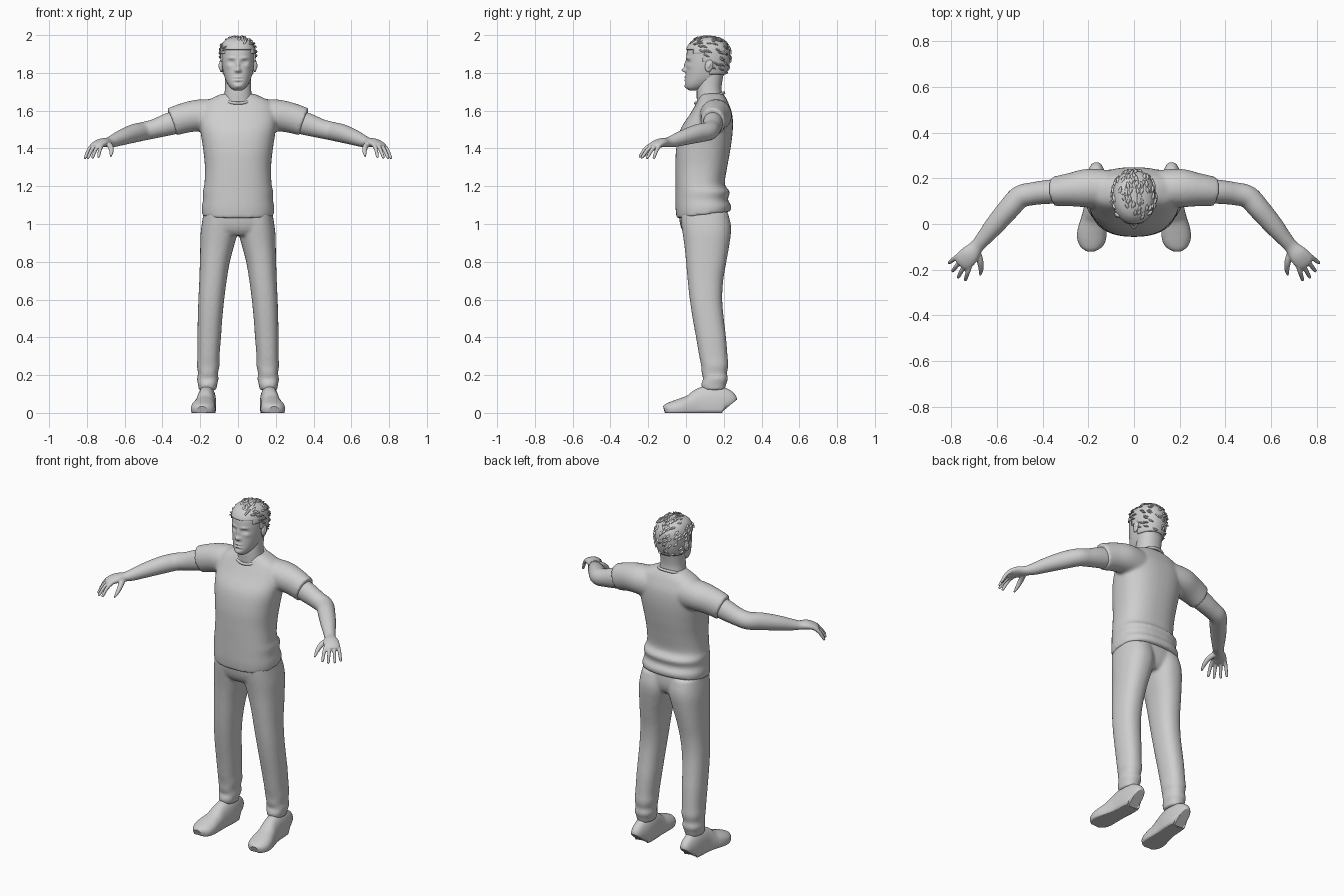
import bpy, bmesh, math, random
from mathutils import Vector, Matrix

random.seed(4)
cube = bpy.data.objects.get("Cube")
if cube:
    bpy.data.objects.remove(cube)

grey = bpy.data.materials.new("plain grey")
grey.use_nodes = True
grey.diffuse_color = (.62, .62, .62, 1)
shader = next(n for n in grey.node_tree.nodes if n.type == 'BSDF_PRINCIPLED')
shader.inputs["Base Color"].default_value = grey.diffuse_color


# ---------- helpers ----------
def spline(rows, steps):
    """Smooth interpolation through rows of numbers."""
    out = []
    last = len(rows) - 1
    for i in range(last):
        a, b, c, d = (rows[min(max(j, 0), last)] for j in range(i - 1, i + 3))
        for k in range(steps):
            t = k / steps
            out.append([q + t / 2 * (r - p + t * (2 * p - 5 * q + 4 * r - s + t * (3 * (q - r) + s - p)))
                        for p, q, r, s in zip(a, b, c, d)])
    out.append(list(rows[-1]))
    return out


def outline(n, power):
    for i in range(n):
        a = math.tau * i / n
        c, s = math.cos(a), math.sin(a)
        yield (math.copysign(abs(c) ** (2 / power), c), math.copysign(abs(s) ** (2 / power), s))


def skin(bm, rings):
    """Join rings of points into a closed surface."""
    rings = [[bm.verts.new(p) for p in ring] for ring in rings]
    n = len(rings[0])
    for a, b in zip(rings, rings[1:]):
        for i in range(n):
            j = (i + 1) % n
            bm.faces.new((a[i], a[j], b[j], b[i])).smooth = True
    bm.faces.new(rings[0])
    bm.faces.new(rings[-1])


def loft(bm, rows, n=32, power=2.2, steps=5, side=1):
    """Upright form from rows of z, x range, y range."""
    shape = list(outline(n, power))
    skin(bm, [[((x0 + x1 + c * (x1 - x0)) / 2 * side, (y0 + y1 + s * (y1 - y0)) / 2, z)
               for c, s in shape] for z, x0, x1, y0, y1 in spline(rows, steps)])


def even(rows):
    return [(z, -w, w, y0, y1) for z, w, y0, y1 in rows]


def tube(bm, rows, n=24, power=2, steps=5, side=1):
    """Form along a path, rows of x, y, z, half width, half height."""
    path = spline(rows, steps)
    rings = []
    for i, (x, y, z, w, h) in enumerate(path):
        t = Vector(path[min(i + 1, len(path) - 1)][:3]) - Vector(path[max(i - 1, 0)][:3])
        u = t.cross(Vector((0, 0, 1))).normalized()
        v = u.cross(t).normalized()
        ring = [Vector((x, y, z)) + u * c * w + v * s * h for c, s in outline(n, power)]
        rings.append([(p.x * side, p.y, p.z) for p in ring])
    skin(bm, rings)


def finish(bm, name, voxel=0, smooth=4):
    bmesh.ops.recalc_face_normals(bm, faces=bm.faces)
    mesh = bpy.data.meshes.new(name)
    bm.to_mesh(mesh)
    bm.free()
    mesh.materials.append(grey)
    obj = bpy.data.objects.new(name, mesh)
    bpy.context.collection.objects.link(obj)
    if voxel:
        mod = obj.modifiers.new("merge", 'REMESH')
        mod.mode, mod.voxel_size, mod.use_smooth_shade = 'VOXEL', voxel, True
        mod = obj.modifiers.new("soften", 'SMOOTH')
        mod.factor, mod.iterations = .5, smooth
    return obj


SIDES = (1, -1)

# ---------- shirt: torso and sleeves ----------
bm = bmesh.new()
loft(bm, even([(1.03, .19, -.05, .235), (1.08, .192, -.055, .24), (1.13, .185, -.056, .222),
               (1.17, .187, -.056, .232), (1.21, .178, -.056, .206), (1.3, .175, -.056, .218),
               (1.4, .185, -.052, .236), (1.5, .2, -.03, .248), (1.58, .205, .02, .245),
               (1.64, .18, .055, .225), (1.67, .13, .07, .21), (1.69, .085, .08, .195)]), 48, 2.4)
for v in bm.verts:  # hem rises toward the back
    if v.co.z < 1.12:
        v.co.z += 1.4 * (v.co.y + .05) * (1.12 - v.co.z)
for s in SIDES:
    tube(bm, [(.1, .155, 1.57, .08, .09), (.2, .157, 1.575, .085, .085),
              (.28, .15, 1.562, .073, .08), (.35, .142, 1.54, .065, .076)], 32, side=s)
finish(bm, "shirt", .009, 5)

# ---------- collar ----------
bpy.ops.mesh.primitive_torus_add(location=(0, .125, 1.667), rotation=(.35, 0, 0), major_segments=48,
                                 minor_segments=10, major_radius=.08, minor_radius=.008)
collar = bpy.context.object
collar.name = "collar"
collar.data.materials.append(grey)
for f in collar.data.polygons:
    f.use_smooth = True

# ---------- trousers: hips, legs and bunched cuffs ----------
bm = bmesh.new()
loft(bm, even([(.94, .1, .0, .19), (.97, .175, -.022, .212), (1.02, .185, -.035, .222),
               (1.1, .178, -.04, .215)]), 40, 2.4)
for s in SIDES:
    loft(bm, [(.12, .115, .208, .09, .205), (.15, .11, .212, .08, .212), (.18, .103, .217, .09, .222),
              (.21, .106, .212, .083, .217), (.25, .098, .217, .08, .224), (.3, .098, .215, .07, .22),
              (.4, .09, .215, .053, .212), (.5, .083, .213, .035, .2), (.6, .073, .21, .02, .192),
              (.7, .06, .205, .009, .197), (.8, .043, .202, .0, .214), (.88, .022, .2, -.008, .228),
              (.95, .004, .198, -.018, .238), (1.0, .002, .192, -.025, .237),
              (1.06, .005, .182, -.03, .222)], 32, 2.3, side=s)
finish(bm, "trousers", .009, 4)

# ---------- shoes, flat underneath ----------
bm = bmesh.new()
shoe = [(.165, .217, .03, .09), (.165, .205, .042, .125), (.165, .17, .048, .142), (.166, .12, .05, .145),
        (.17, .07, .05, .128), (.176, .02, .056, .095), (.183, -.03, .064, .076), (.187, -.07, .062, .062),
        (.19, -.098, .048, .05), (.191, -.114, .024, .036)]
for s in SIDES:
    tube(bm, [(x, y, .3 * h, w, .7 * h) for x, y, w, h in shoe], 32, 2.3, side=s)
for v in bm.verts:
    v.co.z = max(v.co.z, 0)
finish(bm, "shoes")

# ---------- arms, palms, fingers and thumbs ----------
bm = bmesh.new()
knuckle, across = Vector((.742, -.158, 1.42)), Vector((.73, .68, 0))
tips = [(.74, -.248, 1.352), (.772, -.237, 1.347), (.797, -.208, 1.345), (.812, -.172, 1.345)]
for s in SIDES:
    tube(bm, [(.27, .147, 1.555, .054, .06), (.36, .142, 1.53, .053, .06), (.44, .133, 1.505, .05, .051),
              (.5, .118, 1.491, .05, .049), (.55, .065, 1.48, .048, .049), (.61, -.005, 1.46, .043, .042),
              (.66, -.065, 1.44, .034, .033), (.69, -.1, 1.432, .031, .025), (.72, -.135, 1.43, .042, .023),
              (.748, -.165, 1.418, .043, .018), (.762, -.18, 1.41, .03, .01)], side=s)
    for i, tip in enumerate(tips):
        base = knuckle + across * (i - 1.5) * .022
        mid = base.lerp(Vector(tip), .5) + Vector((0, 0, .012))
        end = Vector(tip)
        tube(bm, [(*base, .011, .012), (*mid, .01, .011), (*mid.lerp(end, .85), .008, .008),
                  (*end, .004, .004)], 12, side=s)
    tube(bm, [(.69, -.115, 1.425, .016, .016), (.675, -.16, 1.41, .015, .015),
              (.67, -.195, 1.385, .012, .012), (.674, -.226, 1.356, .005, .005)], 12, side=s)
finish(bm, "arms", .0045, 3)

# ---------- head with shaped face ----------
bm = bmesh.new()
loft(bm, even([(1.708, .022, .015, .06), (1.722, .04, .0, .1), (1.745, .057, -.005, .15),
               (1.78, .072, -.002, .195), (1.83, .083, .002, .217), (1.88, .087, .002, .225),
               (1.93, .085, .01, .218), (1.965, .066, .04, .19), (1.982, .03, .08, .15)]), 96, 2.2, 9)
# bumps: x, z, width, height, push toward the back
bumps = [(0, 1.815, .011, .011, -.024), (0, 1.842, .008, .02, -.012), (.012, 1.81, .007, .007, -.008),
         (.034, 1.857, .016, .01, .013), (.034, 1.856, .011, .005, -.006), (.035, 1.879, .02, .006, -.006),
         (0, 1.777, .02, .005, -.007), (0, 1.769, .022, .0025, .005), (0, 1.761, .018, .005, -.006),
         (0, 1.749, .02, .005, .004), (0, 1.729, .018, .009, -.005), (.052, 1.835, .014, .012, -.004)]
for v in bm.verts:
    if v.co.y < .08:
        x, z = abs(v.co.x), v.co.z
        v.co.y += sum(p * math.exp(-((x - a) / w) ** 2 - ((z - b) / h) ** 2) for a, b, w, h, p in bumps)
finish(bm, "head")

# ---------- neck ----------
bm = bmesh.new()
loft(bm, even([(1.58, .085, .06, .21), (1.66, .076, .057, .197), (1.72, .069, .058, .188),
               (1.8, .07, .07, .2)]))
finish(bm, "neck")

# ---------- ears ----------
bm = bmesh.new()
for s in SIDES:
    place = Matrix.Translation((s * .089, .122, 1.838)) @ Matrix.Rotation(-.2, 4, 'X')
    for size in ((.011, .021, .034), (.015, .012, .02)):
        bmesh.ops.create_uvsphere(bm, u_segments=20, v_segments=12, radius=1,
                                  matrix=place @ Matrix.Diagonal((*size, 1)))
for f in bm.faces:
    f.smooth = True
finish(bm, "ears")


# ---------- hair cap trimmed along the hairline, with swept locks ----------
def hairline(y):
    if y < .035:
        return 1.925
    if y < .09:
        return 1.905
    return 1.86 if y < .125 else 1.795


bm = bmesh.new()
loft(bm, even([(1.77, .075, .02, .203), (1.83, .088, .0, .226), (1.88, .094, -.003, .234),
               (1.93, .092, .002, .229), (1.965, .077, .026, .204), (1.984, .05, .06, .17),
               (1.992, .018, .1, .135)]), 64, 2.2, 7)
low = [f for f in bm.faces if f.calc_center_median().z < hairline(f.calc_center_median().y)]
bmesh.ops.delete(bm, geom=low, context='FACES')
bmesh.ops.recalc_face_normals(bm, faces=bm.faces)
spots = [(f.calc_center_median(), f.normal.copy()) for f in bm.faces if len(f.verts) == 4]
cap = finish(bm, "hair_cap")
mod = cap.modifiers.new("thickness", 'SOLIDIFY')
mod.thickness, mod.offset = .012, -1

bm = bmesh.new()
for c, out in random.sample(spots, 110):
    if out.dot(c - Vector((0, .11, 1.88))) < 0:
        out = -out
    flow = Vector((random.uniform(-.4, .4), 1, -.5 if c.z < 1.96 else .1))
    flow = (flow - out * flow.dot(out)).normalized()
    a, b, d = c - out * .003, c + flow * .014 + out * .001, c + flow * .032 + out * .002
    if d.z > 1.996 or d.z < hairline(d.y):
        continue
    tube(bm, [(*a, .005, .004), (*b, .008, .005), (*d, .001, .001)], 8, steps=3)
finish(bm, "hair_locks")
